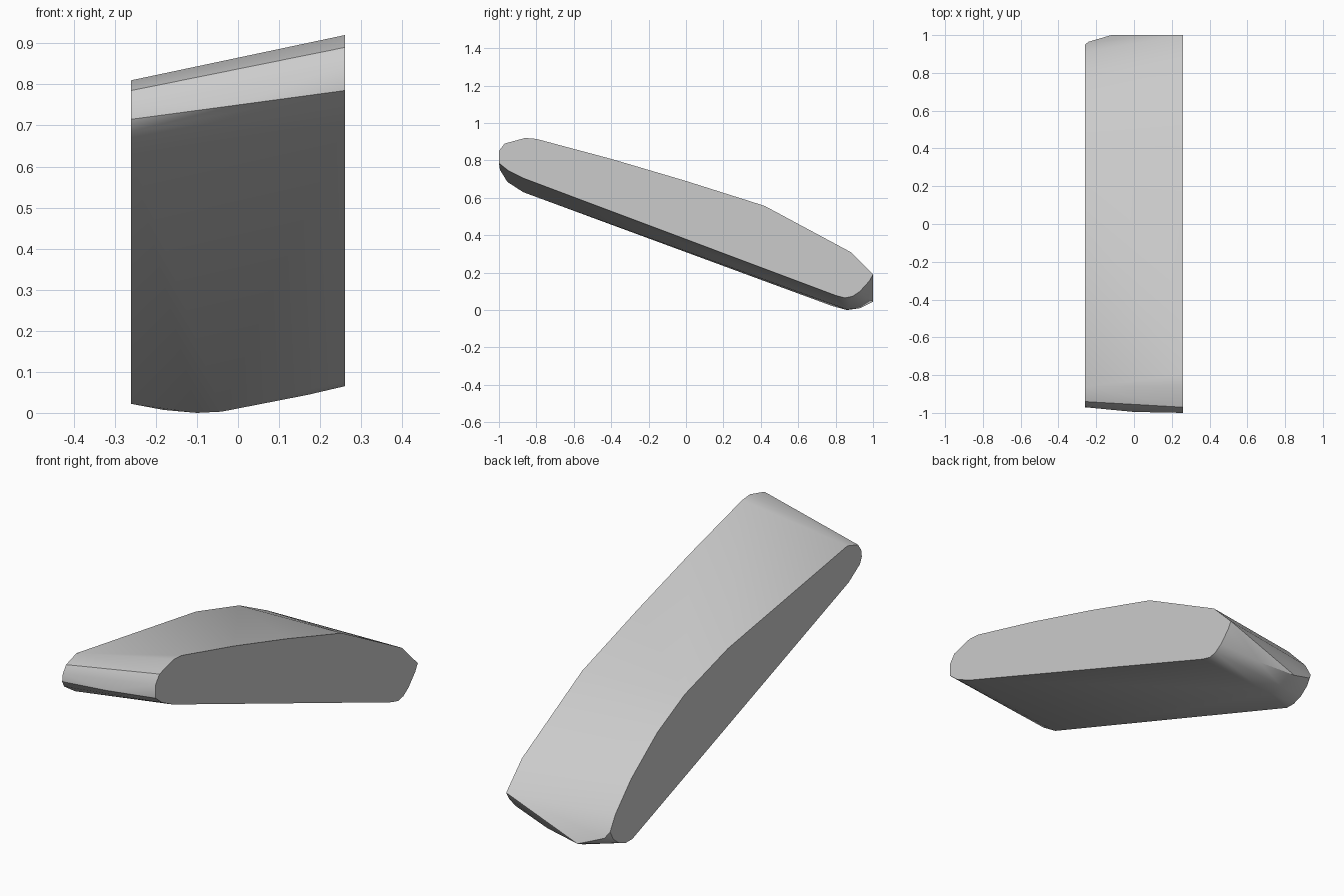
import bpy
import bmesh
import math

if "Cube" in bpy.data.objects:
    bpy.data.objects.remove(bpy.data.objects["Cube"])

# Right side outline (y, z) at x = 0.26
right = [(-1, .785), (-1, .85), (-.97, .89), (-.86, .92), (-.8, .915), (-.4, .808),
         (0, .69), (.42, .557), (.88, .31), (1, .19), (.98, .155), (.93, .1),
         (.89, .073), (.85, .065), (.8, .078), (-.87, .705), (-.95, .745)]

# Left side outline at x = -0.26: lower at the front, shorter at the back
left = [(-.97, .715), (-.965, .75), (-.94, .785), (-.86, .81), (-.44, .735), (.05, .663),
        (.38, .567), (.59, .463), (.79, .315), (.91, .19), (.95, .12), (.925, .075),
        (.88, .04), (.83, .022), (.78, .022), (-.87, .63), (-.955, .685)]

# Rounded back lip and front nose between the two sides
between = [(-.1, .86, 0), (-.04, .86, .003), (-.18, .85, .007), (-.1, .93, .01),
           (.17, .85, .044), (-.12, 1, .045), (-.24, .965, .09), (.06, .97, .06),
           (0, -.995, .75)]


def hull_object(name, points):
    """Wrap a convex skin round the given points."""
    bm = bmesh.new()
    for p in points:
        bm.verts.new(p)
    res = bmesh.ops.convex_hull(bm, input=bm.verts[:])
    junk = {g for g in res["geom_interior"] + res["geom_unused"]
            if isinstance(g, bmesh.types.BMVert)}
    bmesh.ops.delete(bm, geom=list(junk), context='VERTS')
    # Merge the flat end triangles into clean polygons
    bmesh.ops.dissolve_limit(bm, angle_limit=math.radians(0.5),
                             verts=bm.verts[:], edges=bm.edges[:])
    bmesh.ops.recalc_face_normals(bm, faces=bm.faces[:])
    mesh = bpy.data.meshes.new(name)
    bm.to_mesh(mesh)
    bm.free()
    obj = bpy.data.objects.new(name, mesh)
    bpy.context.collection.objects.link(obj)
    return obj


# Slanted slab
slab = hull_object("slanted_slab", [(.26, y, z) for y, z in right]
                   + [(-.26, y, z) for y, z in left] + between)
bpy.context.view_layer.objects.active = slab
slab.select_set(True)
bpy.ops.object.shade_smooth_by_angle(angle=math.radians(30))
